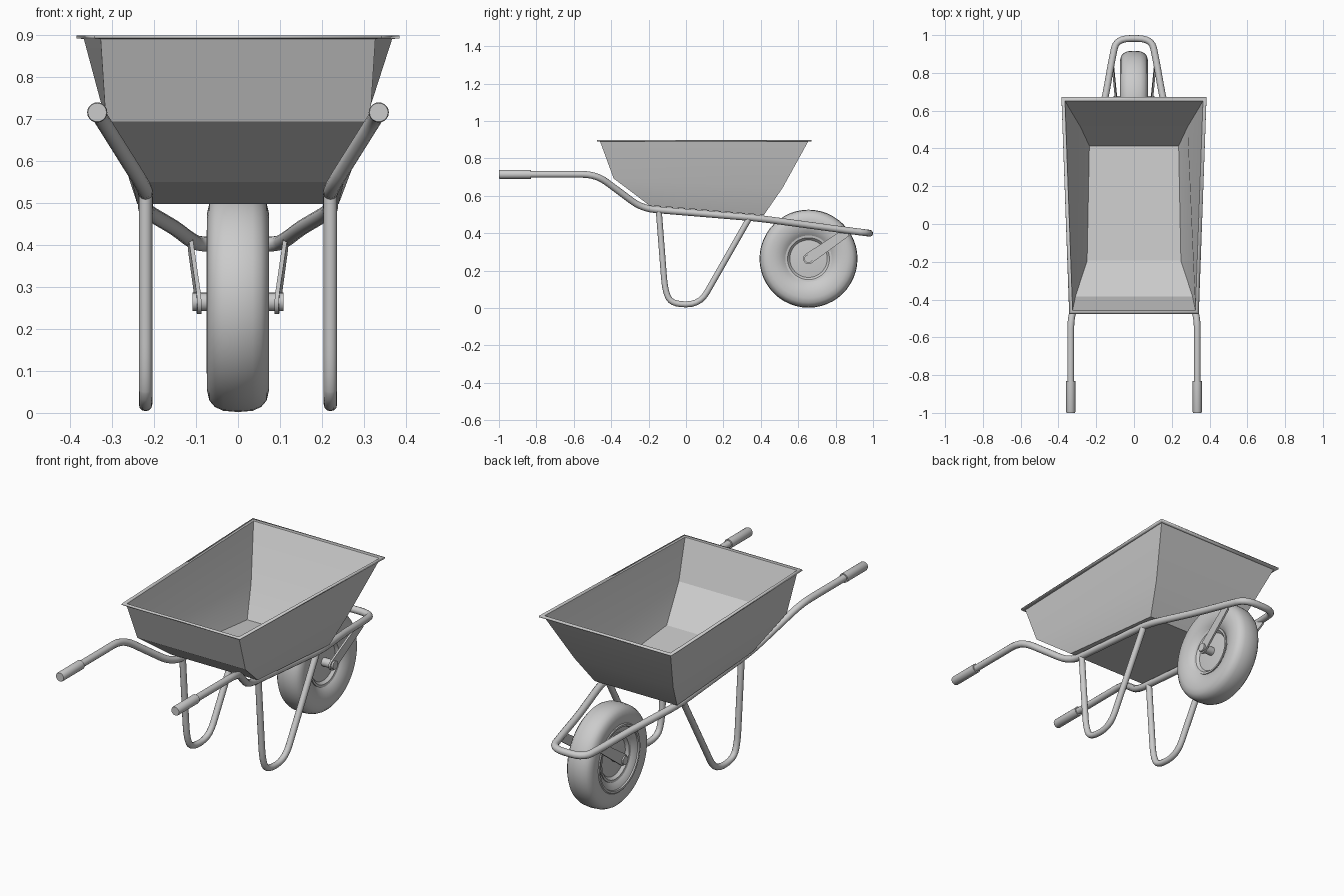
import bpy, bmesh
from math import cos, sin, pi, atan2
from mathutils import Vector, Matrix

if "Cube" in bpy.data.objects:
    bpy.data.objects.remove(bpy.data.objects["Cube"])


def smooth(ob, angle=35):
    bpy.ops.object.select_all(action='DESELECT')
    ob.select_set(True)
    bpy.context.view_layer.objects.active = ob
    bpy.ops.object.shade_smooth_by_angle(angle=angle * pi / 180)


def mesh_object(name, bm, angle=35):
    bmesh.ops.recalc_face_normals(bm, faces=bm.faces)
    me = bpy.data.meshes.new(name)
    bm.to_mesh(me)
    bm.free()
    ob = bpy.data.objects.new(name, me)
    bpy.context.collection.objects.link(ob)
    smooth(ob, angle)
    return ob


def rounded(pts, radius):
    """Replace each inner corner with a small arc."""
    pts = [Vector(p) for p in pts]
    out = [pts[0]]
    for a, b, c in zip(pts, pts[1:], pts[2:]):
        p = b + (a - b).normalized() * min(radius, (a - b).length * 0.48)
        q = b + (c - b).normalized() * min(radius, (c - b).length * 0.48)
        for i in range(6):
            t = i / 5
            out.append(p * (1 - t) ** 2 + b * 2 * t * (1 - t) + q * t * t)
    return out + [pts[-1]]


def tube(name, pts, r, corner=0.08):
    path = rounded(pts, corner)
    cu = bpy.data.curves.new(name, 'CURVE')
    cu.dimensions = '3D'
    cu.bevel_depth = r
    cu.bevel_resolution = 4
    cu.use_fill_caps = True
    sp = cu.splines.new('POLY')
    sp.points.add(len(path) - 1)
    for p, co in zip(sp.points, path):
        p.co = (*co, 1)
    ob = bpy.data.objects.new(name, cu)
    bpy.context.collection.objects.link(ob)
    bpy.ops.object.select_all(action='DESELECT')
    ob.select_set(True)
    bpy.context.view_layer.objects.active = ob
    bpy.ops.object.convert(target='MESH')
    ob = bpy.context.view_layer.objects.active
    smooth(ob)
    return ob


def lathe_x(name, profile, centre, n=48):
    """Revolve (radius, x) points about an x-axis through centre."""
    bm = bmesh.new()
    vs = [bm.verts.new((x, 0, r)) for r, x in profile]
    es = [bm.edges.new(p) for p in zip(vs, vs[1:])]
    bmesh.ops.spin(bm, geom=vs + es, cent=(0, 0, 0), axis=(1, 0, 0),
                   angle=2 * pi, steps=n, use_duplicate=False)
    bmesh.ops.remove_doubles(bm, verts=bm.verts, dist=1e-5)
    bmesh.ops.translate(bm, verts=bm.verts, vec=centre)
    return mesh_object(name, bm)


# Tray: rings of (front half width, front y, front z, back half width, back y, back z)
rings = [(0.238, 0.415, 0.50, 0.250, -0.195, 0.552),
         (0.285, 0.515, 0.645, 0.312, -0.385, 0.695),
         (0.366, 0.652, 0.893, 0.326, -0.458, 0.893),
         (0.384, 0.672, 0.895, 0.343, -0.475, 0.895)]
bm = bmesh.new()
loops = [[bm.verts.new(p) for p in ((-fx, fy, fz), (fx, fy, fz), (bx, by, bz), (-bx, by, bz))]
         for fx, fy, fz, bx, by, bz in rings]
bm.faces.new(loops[0])
for lo, hi in zip(loops, loops[1:]):
    for i in range(4):
        j = (i + 1) % 4
        bm.faces.new((lo[i], lo[j], hi[j], hi[i]))
tray = mesh_object("tray", bm, 30)
mod = tray.modifiers.new("thickness", 'SOLIDIFY')
mod.thickness = 0.007
mod.offset = 0

# Frame: one bent tube from handle to handle around the wheel
half = [(0.335, -0.99, 0.715), (0.335, -0.48, 0.715), (0.22, -0.235, 0.532),
        (0.22, 0.38, 0.481), (0.15, 0.68, 0.44), (0.115, 0.88, 0.413), (0.092, 0.982, 0.40)]
tube("frame", half + [(-x, y, z) for x, y, z in reversed(half)], 0.018, 0.075)

# Wheel: tyre with recessed hub disc
C = (0, 0.655, 0.264)
tyre = [(0.122, 0.045), (0.135, 0.055), (0.155, 0.066), (0.18, 0.072), (0.21, 0.074),
        (0.235, 0.068), (0.25, 0.055), (0.259, 0.035), (0.262, 0.0)]
lathe_x("tyre", tyre + [(r, -x) for r, x in reversed(tyre[:-1])], C)
disc = [(0, 0.04), (0.05, 0.04), (0.1, 0.036), (0.112, 0.05), (0.124, 0.052), (0.124, 0.0)]
lathe_x("hub_disc", disc + [(r, -x) for r, x in reversed(disc[:-1])], C)
lathe_x("tyre_side_ring", [(0.158, -0.066), (0.16, -0.074), (0.17, -0.075), (0.176, -0.07)], C)
lathe_x("axle", [(0, -0.108), (0.022, -0.108), (0.022, 0.108), (0, 0.108)], C, 20)

for s, side in ((1, "right"), (-1, "left")):
    # Grip
    lathe_x("grip_" + side, [(0, -0.085), (0.022, -0.085), (0.024, -0.08),
                             (0.024, 0.085), (0, 0.085)], (0, 0, 0), 20)
    grip = bpy.context.view_layer.objects.active
    grip.matrix_world = Matrix.Translation((s * 0.335, -0.915, 0.715)) @ Matrix.Rotation(pi / 2, 4, 'Z')

    # Leg: U-shaped tube
    x = s * 0.22
    tube("leg_" + side, [(x, -0.145, 0.515), (x, -0.112, 0.09), (x, -0.075, 0.02),
                         (x, 0.075, 0.02), (x, 0.335, 0.475)], 0.016, 0.075)

    # Wheel bracket: flat bar with round end at the axle
    d = Vector((0.205, 0.142))
    length, ang = d.length, atan2(d.y, d.x)
    w = 0.029
    outline = [(w * cos(pi / 2 + pi * i / 10), w * sin(pi / 2 + pi * i / 10)) for i in range(11)]
    outline += [(length, -w * 0.8), (length, w * 0.8)]
    bm = bmesh.new()
    vs = []
    for u, v in outline:
        y = u * cos(ang) - v * sin(ang)
        z = u * sin(ang) + v * cos(ang)
        vs.append(bm.verts.new((s * (0.089 + 0.02 * u / length), C[1] + y, C[2] + z)))
    f = bm.faces.new(vs)
    ext = bmesh.ops.extrude_face_region(bm, geom=[f], use_keep_orig=True)
    bmesh.ops.translate(bm, vec=(s * 0.01, 0, 0),
                        verts=[g for g in ext["geom"] if isinstance(g, bmesh.types.BMVert)])
    mesh_object("wheel_bracket_" + side, bm)
